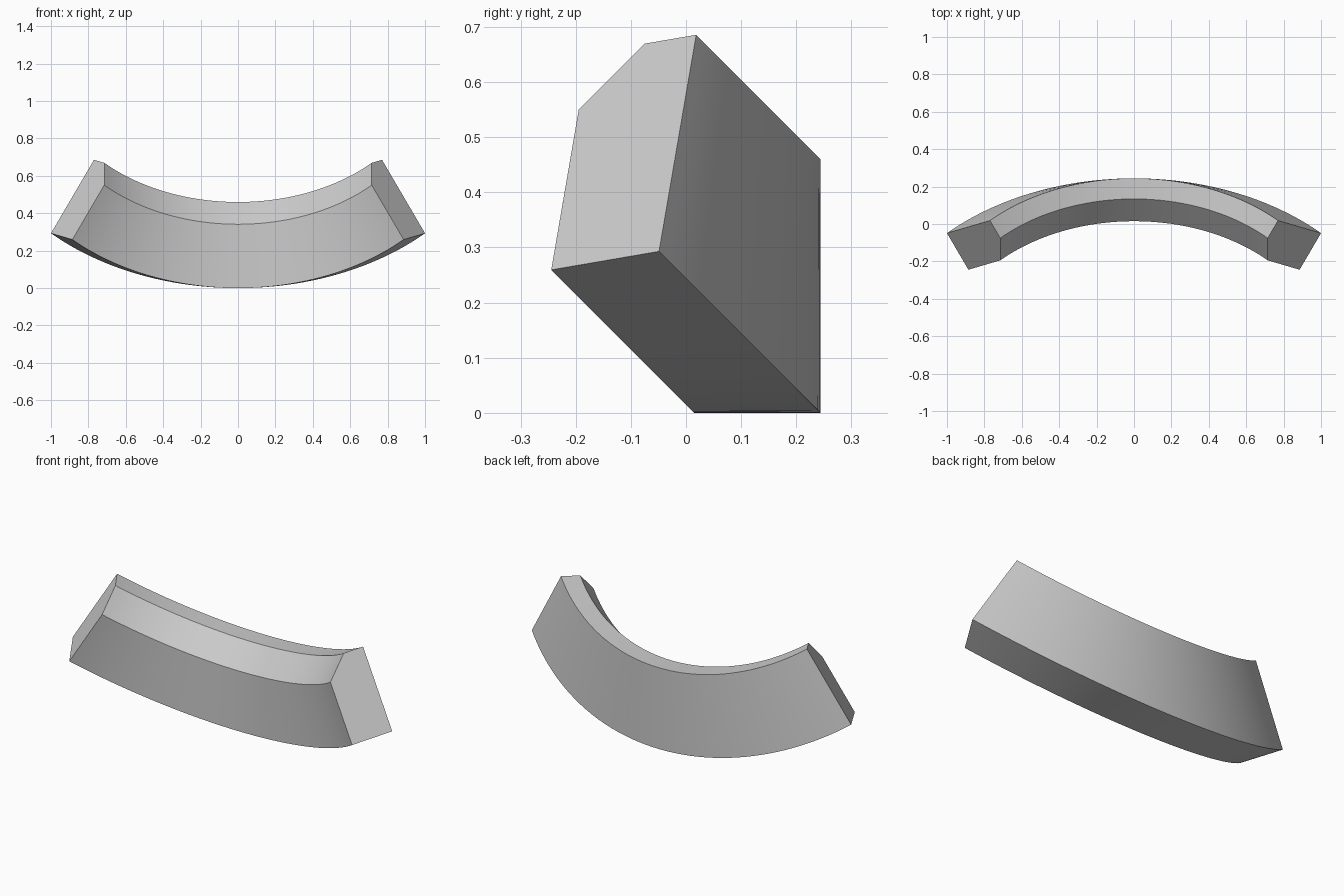
import bpy, bmesh
from math import radians
from mathutils import Vector, Matrix

if "Cube" in bpy.data.objects:
    bpy.data.objects.remove(bpy.data.objects["Cube"])

# Five-sided cross-section at the middle of the arc, as (y, z)
PROFILE = [(0.244, 0), (0.244, 0.46), (0.134, 0.46), (0.015, 0.341), (0.015, 0)]
CENTER = Vector((0, -0.756, 1))          # point on the tilted spin axis
AXIS = Vector((0, 1, 1)).normalized()
SWEEP = radians(90)

# Curved block: profile turned to one end, then spun around the tilted axis
bm = bmesh.new()
verts = [bm.verts.new((0, y, z)) for y, z in PROFILE]
edges = [bm.edges.new((verts[i - 1], verts[i])) for i in range(len(verts))]
bmesh.ops.rotate(bm, verts=verts, cent=CENTER, matrix=Matrix.Rotation(-SWEEP / 2, 3, AXIS))
bmesh.ops.spin(bm, geom=verts + edges, cent=CENTER, axis=AXIS, angle=SWEEP, steps=48)

# Flat end caps and outward normals
bmesh.ops.holes_fill(bm, edges=[e for e in bm.edges if e.is_boundary], sides=0)
bmesh.ops.recalc_face_normals(bm, faces=bm.faces)

mesh = bpy.data.meshes.new("curved_block")
bm.to_mesh(mesh)
bm.free()
block = bpy.data.objects.new("curved_block", mesh)
bpy.context.collection.objects.link(block)

# Smooth along the arc, sharp at the long edges
bpy.context.view_layer.objects.active = block
block.select_set(True)
bpy.ops.object.shade_smooth_by_angle(angle=radians(30))
